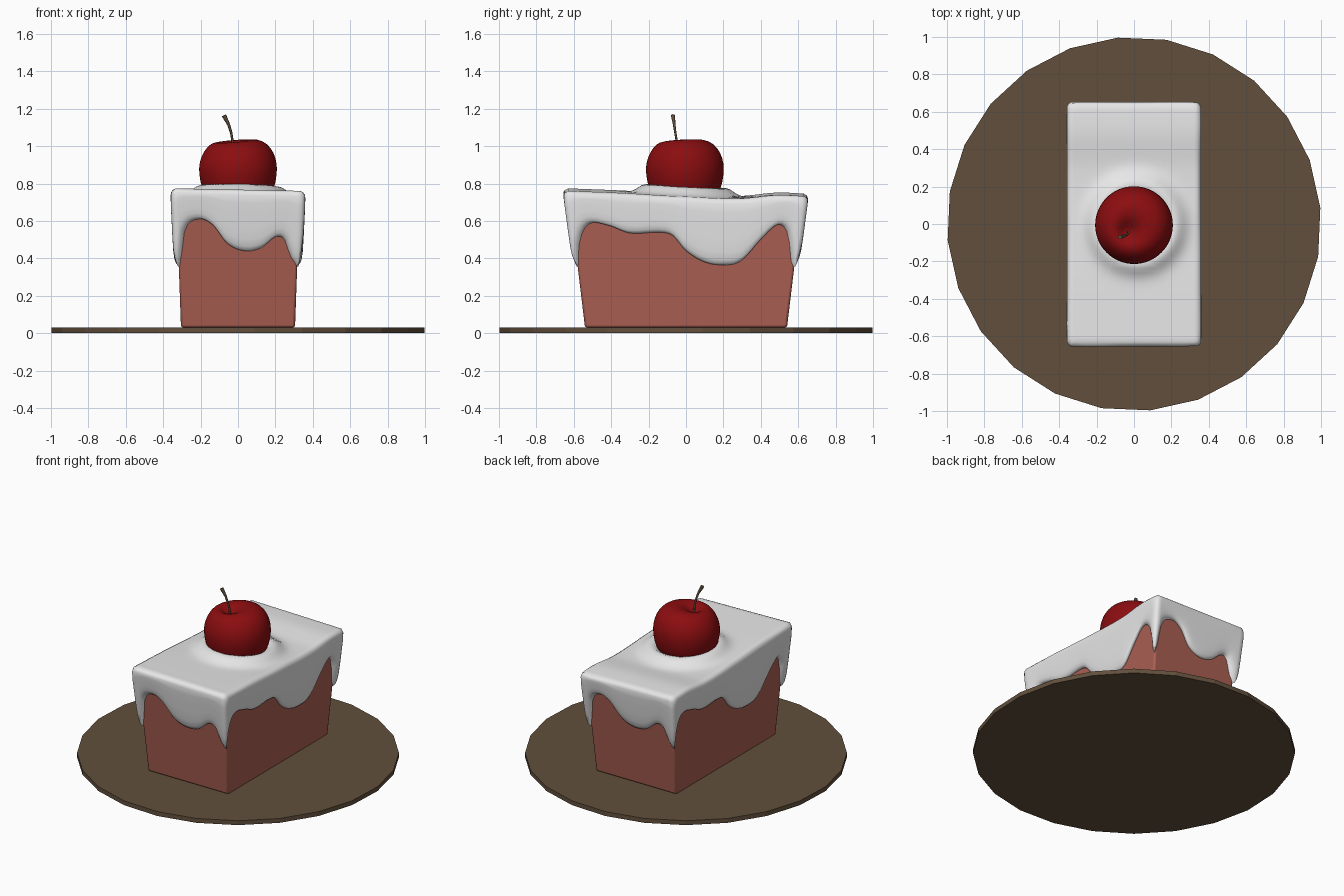
import bpy, bmesh, math
from mathutils import Matrix

if "Cube" in bpy.data.objects:
    bpy.data.objects.remove(bpy.data.objects["Cube"])


def material(name, rgb):
    m = bpy.data.materials.new(name)
    m.diffuse_color = (*rgb, 1)
    m.use_nodes = True
    m.node_tree.nodes["Principled BSDF"].inputs["Base Color"].default_value = m.diffuse_color
    return m


BROWN = material("plate brown", (0.12, 0.078, 0.045))
SPONGE = material("sponge pink brown", (0.40, 0.115, 0.085))
WHITE = material("icing white", (0.8, 0.8, 0.8))
RED = material("cherry red", (0.26, 0.004, 0.005))
STEM = material("stem brown", (0.11, 0.075, 0.045))


def finish(bm, name, mat, smooth=None):
    bmesh.ops.recalc_face_normals(bm, faces=bm.faces)
    me = bpy.data.meshes.new(name)
    bm.to_mesh(me)
    bm.free()
    ob = bpy.data.objects.new(name, me)
    bpy.context.collection.objects.link(ob)
    me.materials.append(mat)
    if smooth:
        bpy.ops.object.select_all(action='DESELECT')
        ob.select_set(True)
        bpy.context.view_layer.objects.active = ob
        bpy.ops.object.shade_smooth_by_angle(angle=math.radians(smooth))
    return ob


def skin(rings):
    """Closed rings of points joined into a capped tube."""
    bm = bmesh.new()
    vs = [[bm.verts.new(p) for p in ring] for ring in rings]
    n = len(vs[0])
    for a, b in zip(vs, vs[1:]):
        for i in range(n):
            j = (i + 1) % n
            bm.faces.new((a[i], a[j], b[j], b[i]))
    bm.faces.new(vs[0])
    bm.faces.new(vs[-1])
    return bm


def interp(table, s):
    """Smooth Hermite curve through (s, value) pairs."""
    s = max(table[0][0], min(table[-1][0], s))
    k = 0
    while k < len(table) - 2 and s > table[k + 1][0]:
        k += 1

    def slope(i):
        a, b = table[max(i - 1, 0)], table[min(i + 1, len(table) - 1)]
        return (b[1] - a[1]) / (b[0] - a[0])
    (x0, y0), (x1, y1) = table[k], table[k + 1]
    h = x1 - x0
    t = (s - x0) / h
    return ((2*t**3 - 3*t*t + 1) * y0 + (t**3 - 2*t*t + t) * h * slope(k)
            + (3*t*t - 2*t**3) * y1 + (t**3 - t*t) * h * slope(k + 1))


# Plate
bm = bmesh.new()
bmesh.ops.create_cone(bm, cap_ends=True, segments=24, radius1=1, radius2=1, depth=0.03,
                      matrix=Matrix.Translation((0, 0, 0.015)) @ Matrix.Rotation(math.radians(5), 4, 'Z'))
finish(bm, "plate", BROWN)


# Sponge: block that widens upward
def half(z):
    return 0.305 + (z - 0.03) * 0.035, 0.54 + (z - 0.03) * 0.12


def rect(z):
    hx, hy = half(z)
    return [(-hx, -hy, z), (hx, -hy, z), (hx, hy, z), (-hx, hy, z)]


sponge = finish(skin([rect(0.03), rect(0.70)]), "sponge", SPONGE, 30)
bev = sponge.modifiers.new("soft edges", 'BEVEL')
bev.width = 0.012
bev.segments = 2

# Icing: lower edge of the short and long sides, repeated by half turn
SHORT = [(-1, .35), (-.94, .43), (-.87, .56), (-.62, .61), (-.4, .575), (-.18, .48),
         (.1, .44), (.38, .455), (.62, .515), (.77, .50), (.88, .41), (1, .36)]
LONG = [(-1, .36), (-.95, .50), (-.85, .585), (-.68, .575), (-.5, .535), (-.14, .53),
        (0, .44), (.17, .38), (.33, .365), (.5, .385), (.66, .50), (.8, .58),
        (.91, .53), (.96, .39), (1, .35)]
TOP = [(-1, .768), (-.5, .755), (0, .735), (.45, .727), (.75, .745), (1, .738)]


def height(x, y):
    r = math.hypot(x - 0.01, y)
    return interp(TOP, y / 0.65) - 0.02 * x + 0.05 * math.exp(-((r - 0.21) / 0.06) ** 2)


# Perimeter samples as unit square coordinates with the drip height
perimeter = []
for turn in (1, -1):
    for i in range(36):
        s = -1 + 2 * i / 36
        perimeter.append((turn * s, -turn, interp(SHORT, s)))
    for i in range(56):
        s = -1 + 2 * i / 56
        perimeter.append((turn, turn * s, interp(LONG, s)))


def offset_point(u, v, z, off):
    hx, hy = half(z)
    if abs(u) == 1 and abs(v) == 1:      # slightly rounded corners
        off -= 0.008
    return (u * (hx + off), v * (hy + off), z)


rings = []
for k in range(1, 25):                   # top surface
    t = k / 24
    rings.append([(u * t * .335, v * t * .63, height(u * t * .335, v * t * .63))
                  for u, v, _ in perimeter])
for f, off in ((0, .021), (.06, .029), (.2, .031), (.4, .030), (.6, .029), (.8, .027),
               (.92, .022), (.98, .014), (1, .003), (.97, -.012)):   # hanging skirt
    ring = []
    for u, v, low in perimeter:
        z0 = height(u * .335, v * .63) - 0.009
        ring.append(offset_point(u, v, z0 + (low - z0) * f, off))
    rings.append(ring)
finish(skin(rings), "icing", WHITE, 75)

# Cherry: lathed profile with an off-centre dimple and a slight tilt
PROFILE = [(.008, .985), (.03, .995), (.06, 1.02), (.10, 1.03), (.145, 1.018), (.182, .98),
           (.204, .93), (.211, .88), (.206, .83), (.194, .77), (.16, .72), (.05, .70)]
N = 32
rings = []
for r, z in PROFILE:
    top = max(0, min(1, (z - .90) / .1))
    shift = top * max(0, 1 - r / .2)
    ring = []
    for i in range(N):
        a = 2 * math.pi * i / N
        x, y = r * math.cos(a), r * math.sin(a)
        ring.append((x - .04 * shift, y - .04 * shift - .006,
                     z + top * (.08 * x + .06 * y)))
    rings.append(ring)
cherry = finish(skin(rings), "cherry", RED, 80)
sub = cherry.modifiers.new("smooth", 'SUBSURF')
sub.levels = sub.render_levels = 1

# Stem: bent tapered tube with a flared end
PATH = [(-.03, -.04, .97, .008), (-.03, -.05, 1.03, .006), (-.036, -.057, 1.07, .006),
        (-.05, -.063, 1.115, .007), (-.068, -.068, 1.15, .010), (-.075, -.07, 1.165, .011)]
rings = [[(x + r * math.cos(a), y + r * math.sin(a), z + .5 * r * math.cos(a))
          for a in (2 * math.pi * i / 8 for i in range(8))] for x, y, z, r in PATH]
finish(skin(rings), "stem", STEM, 50)
